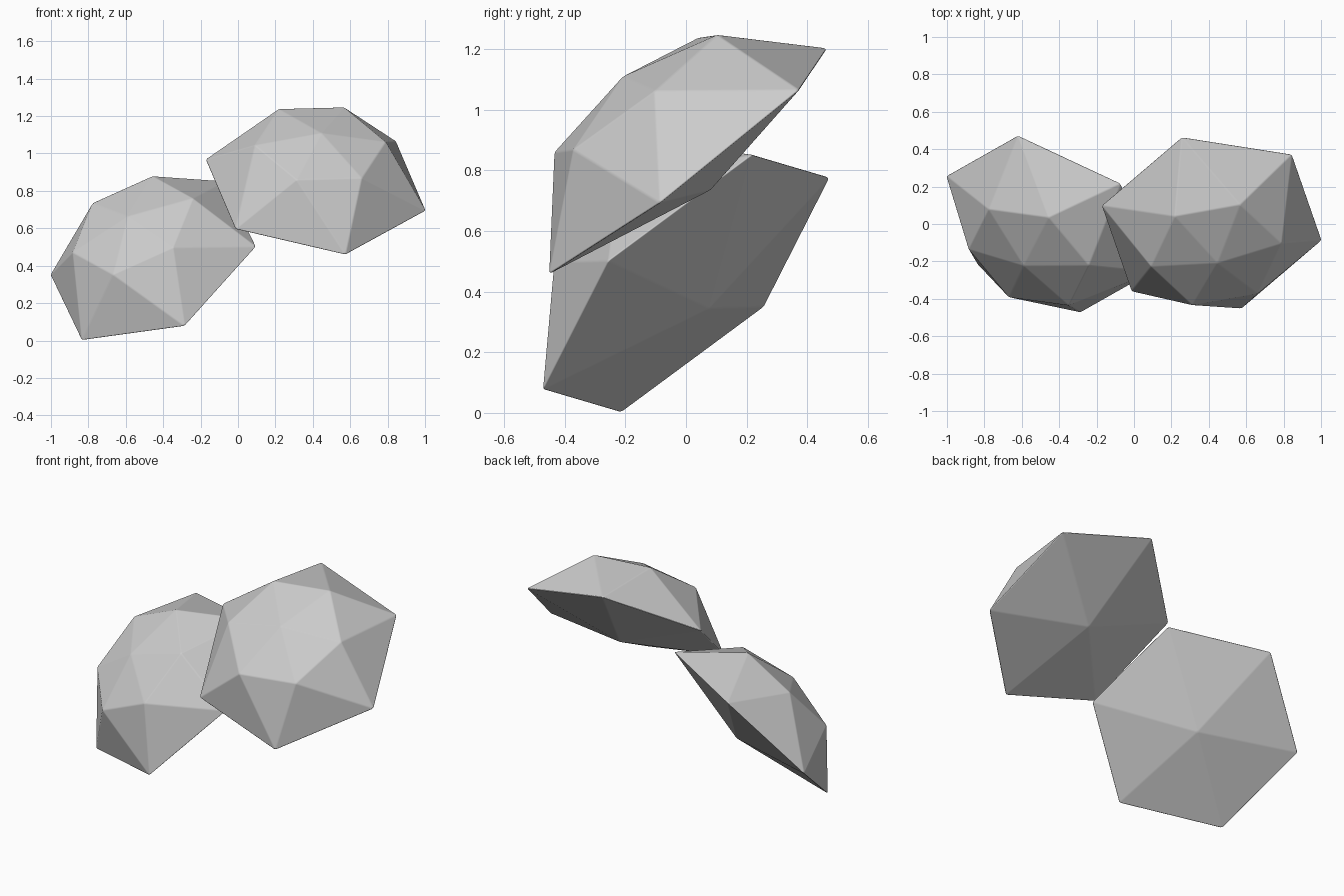
import bpy, bmesh
from math import cos, sin, radians
from mathutils import Vector, Matrix

if "Cube" in bpy.data.objects:
    bpy.data.objects.remove(bpy.data.objects["Cube"])


def ring(bm, radius, height, turn):
    """Six evenly spaced vertices around the local z axis."""
    return [bm.verts.new((radius * cos(radians(60 * i + turn)),
                          radius * sin(radians(60 * i + turn)), height)) for i in range(6)]


def make_stone(name, centre, corner, normal):
    """Faceted hexagonal stone: rim, twisted crown ring, crown tip, shallow back tip."""
    bm = bmesh.new()
    rim = ring(bm, 0.612, 0.0, 0.0)
    crown = ring(bm, 0.355, 0.283, 23.7)
    top = bm.verts.new((0, 0, 0.354))
    back = bm.verts.new((0, 0, -0.121))
    for i in range(6):
        j = (i + 1) % 6
        bm.faces.new((rim[i], rim[j], crown[i]))
        bm.faces.new((rim[j], crown[j], crown[i]))
        bm.faces.new((crown[i], crown[j], top))
        bm.faces.new((rim[j], rim[i], back))
    bmesh.ops.recalc_face_normals(bm, faces=bm.faces)
    for f in bm.faces:
        f.smooth = True
    mesh = bpy.data.meshes.new(name)
    bm.to_mesh(mesh)
    bm.free()
    obj = bpy.data.objects.new(name, mesh)
    bpy.context.collection.objects.link(obj)

    # Tilt so local z follows the normal and local x points at one rim corner
    z = Vector(normal).normalized()
    y = z.cross(Vector(corner)).normalized()
    x = y.cross(z)
    obj.matrix_world = Matrix.Translation(centre) @ Matrix((x, y, z)).transposed().to_4x4()

    # Slightly softened edges with flat facets
    bevel = obj.modifiers.new("soft_edges", 'BEVEL')
    bevel.width = 0.006
    bevel.segments = 2
    bevel.limit_method = 'NONE'
    bevel.harden_normals = True
    return obj


make_stone("lower_left_stone", (-0.453, 0.001, 0.426), (0.38, 0.215, 0.4225), (-0.388, -0.633, 0.671))
make_stone("upper_right_stone", (0.415, 0.007, 0.83), (0.425, 0.3625, 0.2325), (0.088, -0.609, 0.788))
